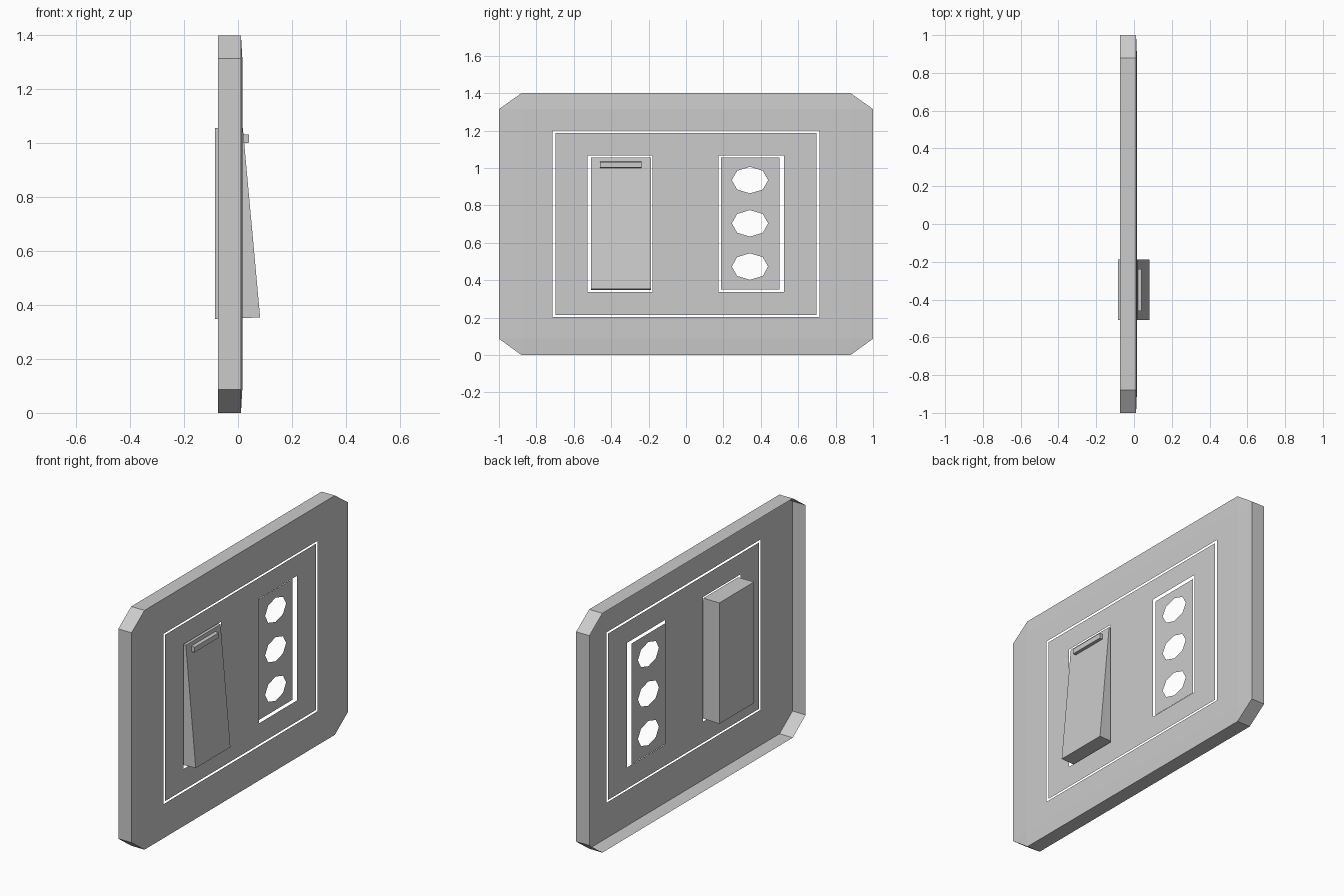
import bpy, bmesh
from math import sin, cos, pi

if "Cube" in bpy.data.objects:
    bpy.data.objects.remove(bpy.data.objects["Cube"])


def finish(bm, name):
    """Turn a bmesh into a named object."""
    mesh = bpy.data.meshes.new(name)
    bm.to_mesh(mesh)
    bm.free()
    obj = bpy.data.objects.new(name, mesh)
    bpy.context.collection.objects.link(obj)
    return obj


def rect(y0, y1, z0, z1):
    """Rectangle corners in the YZ plane, counter-clockwise seen from +x."""
    return [(y0, z0), (y1, z0), (y1, z1), (y0, z1)]


def ellipse(cy, cz, ry, rz, n=8):
    return [(cy + ry * cos(2 * pi * i / n), cz + rz * sin(2 * pi * i / n)) for i in range(n)]


def loop(bm, x, pts):
    return [bm.verts.new((x, y, z)) for y, z in pts]


def bridge(bm, a, b):
    n = len(a)
    for i in range(n):
        j = (i + 1) % n
        bm.faces.new((a[i], a[j], b[j], b[i]))


def flat_panel(name, x, loops):
    """Flat sheet facing +x; the first loop is the outline, the rest are holes."""
    bm = bmesh.new()
    edges = []
    for pts in loops:
        v = loop(bm, x, pts)
        edges += [bm.edges.new((v[i], v[(i + 1) % len(v)])) for i in range(len(v))]
    bmesh.ops.triangle_fill(bm, use_beauty=True, use_dissolve=False, edges=edges,
                            normal=(1, 0, 0))
    bm.normal_update()
    bmesh.ops.reverse_faces(bm, faces=[f for f in bm.faces if f.normal.x < 0])
    return finish(bm, name)


def prism(name, profile, y0, y1):
    """Extrude an XZ profile (clockwise seen from -y is fine) along y."""
    bm = bmesh.new()
    a = [bm.verts.new((x, y0, z)) for x, z in profile]
    b = [bm.verts.new((x, y1, z)) for x, z in profile]
    bm.faces.new(a)
    bm.faces.new(b[::-1])
    bridge(bm, b, a)
    bmesh.ops.recalc_face_normals(bm, faces=bm.faces)
    return finish(bm, name)


# Cover plate: open-backed rim, clipped corners, gently raised face with a window
cy, z0, z1 = 0.88, 0.087, 1.315
outline = [(-cy, 0), (cy, 0), (1, z0), (1, z1), (cy, 1.4), (-cy, 1.4), (-1, z1), (-1, z0)]
bm = bmesh.new()
back = loop(bm, -0.075, outline)
edge = loop(bm, 0.011, outline)
inner = loop(bm, 0.016, rect(-cy, cy, z0, z1))
window = loop(bm, 0.016, rect(-0.713, 0.713, 0.203, 1.2))
bridge(bm, back, edge)
for i in range(4):
    j = (i + 1) % 4
    a, b = edge[2 * i], edge[2 * i + 1]
    bm.faces.new((a, b, inner[j], inner[i]))
    bm.faces.new((b, edge[(2 * i + 2) % 8], inner[j]))
bridge(bm, inner, window)
bmesh.ops.recalc_face_normals(bm, faces=bm.faces)
if sum(f.normal.x * f.calc_area() for f in bm.faces) < 0:
    bmesh.ops.reverse_faces(bm, faces=bm.faces)
finish(bm, "cover_plate")

# Inner frame with one opening for the rocker and one for the socket insert
flat_panel("inner_frame", 0.015, [
    rect(-0.698, 0.698, 0.215, 1.188),
    rect(-0.526, -0.178, 0.338, 1.067),
    rect(0.175, 0.523, 0.338, 1.067),
])

# Slightly recessed insert with three eight-sided holes
flat_panel("socket_insert", 0.004, [rect(0.186, 0.499, 0.349, 1.056)] +
           [ellipse(0.342, z, 0.097, 0.071) for z in (0.935, 0.704, 0.473)])

# Tilted rocker switch and its grip ridge
prism("rocker_switch", [(-0.085, 0.348), (0.082, 0.354), (0.018, 1.056), (-0.085, 1.056)],
      -0.508, -0.187)
prism("rocker_ridge", [(0.015, 1.0), (0.041, 1.002), (0.041, 1.032), (0.015, 1.034)],
      -0.46, -0.238)
